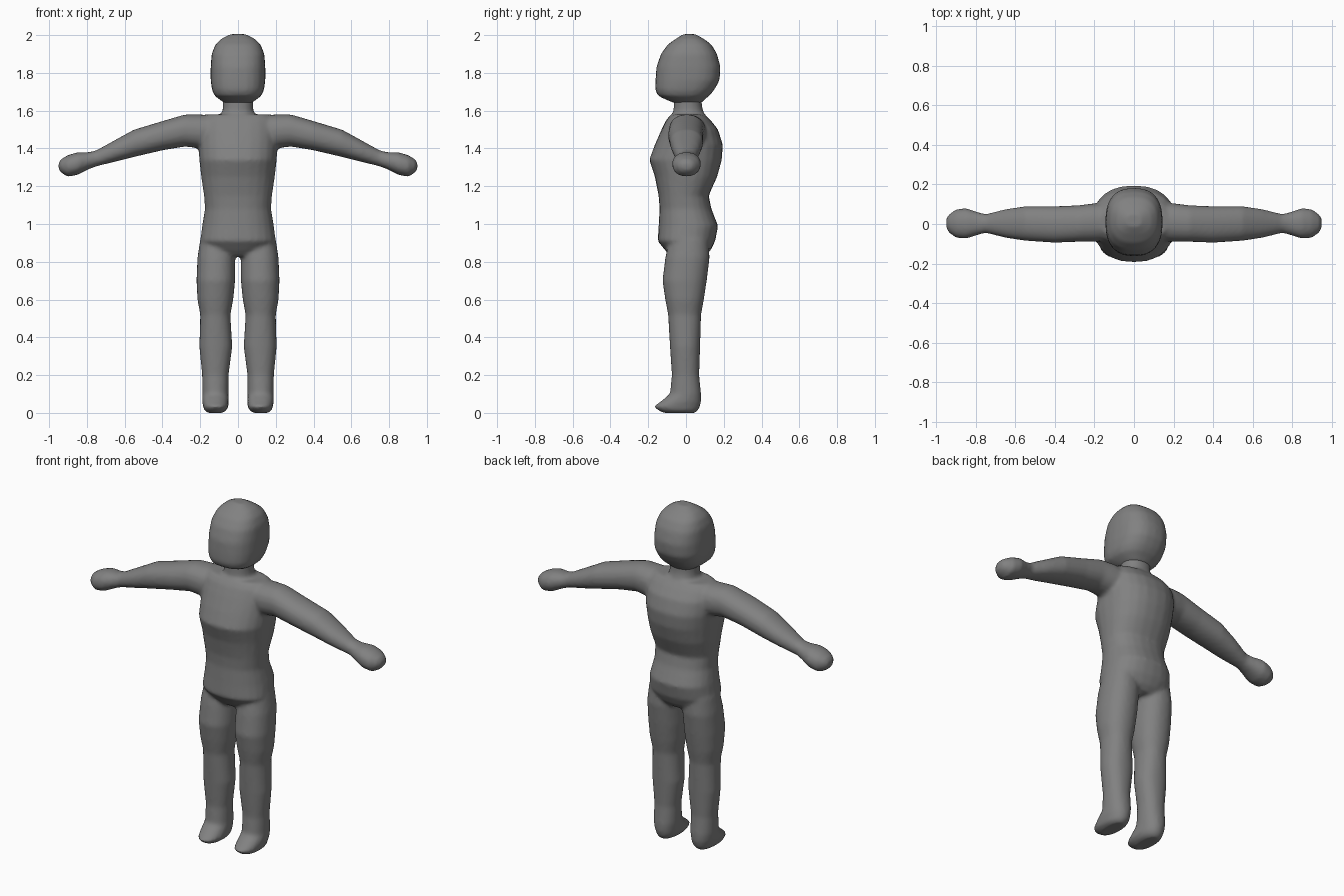
import bpy
import bmesh
from math import cos, sin, pi, copysign
from mathutils import Vector

SIDES = 24

cube = bpy.data.objects.get("Cube")
if cube:
    bpy.data.objects.remove(cube)

# One plain grey for the whole figure
grey = bpy.data.materials.new("plain_grey")
grey.use_nodes = True
colour = (0.22, 0.22, 0.22, 1)
grey.diffuse_color = colour
grey.node_tree.nodes["Principled BSDF"].inputs["Base Color"].default_value = colour


def rounded(value, power):
    """Signed power used for superellipse sections."""
    return copysign(abs(value) ** (2 / power), value)


def loft(bm, rings, place, power):
    """Skin a closed tube through sections given in hundredths:
    (position, first low, first high, second low, second high)."""
    loops = []
    for along, a_low, a_high, b_low, b_high in rings:
        loop = []
        for i in range(SIDES):
            angle = 2 * pi * i / SIDES
            a = (a_low + a_high) / 2 + (a_high - a_low) / 2 * rounded(cos(angle), power)
            b = (b_low + b_high) / 2 + (b_high - b_low) / 2 * rounded(sin(angle), power)
            loop.append(bm.verts.new(Vector(place(along, a, b)) / 100))
        loops.append(loop)
    faces = [bm.faces.new(loops[0]), bm.faces.new(loops[-1])]
    for lower, upper in zip(loops, loops[1:]):
        for i in range(SIDES):
            j = (i + 1) % SIDES
            faces.append(bm.faces.new((lower[i], lower[j], upper[j], upper[i])))
    bmesh.ops.recalc_face_normals(bm, faces=faces)


def upright(along, a, b):
    return a, b, along


def sideways(along, a, b):
    return along, b, a


def mirrored(place):
    def flipped(along, a, b):
        x, y, z = place(along, a, b)
        return -x, y, z
    return flipped


def symmetric(rings):
    """Expand (height, half width, front, back) sections."""
    return [(z, -w, w, front, back) for z, w, front, back in rings]


def finish(name, bm, voxel, passes):
    """Fuse the overlapping tubes into one smooth skin."""
    mesh = bpy.data.meshes.new(name)
    bm.to_mesh(mesh)
    bm.free()
    mesh.materials.append(grey)
    part = bpy.data.objects.new(name, mesh)
    bpy.context.collection.objects.link(part)
    fuse = part.modifiers.new("fuse", 'REMESH')
    fuse.mode = 'VOXEL'
    fuse.voxel_size = voxel
    fuse.use_smooth_shade = True
    soften = part.modifiers.new("soften", 'SMOOTH')
    soften.factor = 0.5
    soften.iterations = passes
    return part


# Torso: hips, waist, chest and shoulders
torso = symmetric([
    (83, 9, -8, 10), (86, 16, -11, 13), (91, 20, -15, 15.5),
    (99, 19, -14.5, 17), (108, 17.5, -14, 13.5), (115, 18, -14.5, 12),
    (125, 19.5, -16.5, 16.5), (134, 20.5, -19.5, 19), (142, 21, -16.5, 19.5),
    (150, 21, -13, 17), (155, 20, -10.5, 13), (158, 17, -8, 10),
])
neck = symmetric([
    (150, 9, -8, 11), (157, 8.5, -7, 10), (162, 8, -6.5, 8.5), (172, 8, -6, 8),
])

# Arm: shoulder, elbow, wrist and mitten hand
arm = [
    (5, 141, 157, -8, 10), (20, 140, 158, -9, 10.5), (28, 141, 158, -9, 9.5),
    (40, 139, 154.5, -9.5, 9), (55, 135.5, 150, -8.5, 9), (65, 133, 144.5, -7, 7.5),
    (75, 130.5, 139, -4.5, 5), (79, 129, 138, -5.5, 6), (85, 126, 138, -7.5, 8),
    (90, 125, 136.5, -7, 7.5), (93.5, 127, 134.5, -4.5, 5), (95, 129, 132.5, -2, 3),
]

# Leg: thigh, knee, calf and pointed foot
leg = [
    (0, 8, 16, -12, 5), (1.5, 6, 18, -15, 6.5), (3.5, 5, 18.5, -17, 7.5),
    (6, 5, 19, -13.5, 8), (10, 5, 19, -8.5, 8), (20, 5, 19, -7.5, 7),
    (35, 3, 20.5, -8.5, 7.5), (52, 4, 20, -9.5, 8), (60, 2.5, 21.5, -11, 9.5),
    (70, 1.5, 22, -12.5, 11), (82, 1.5, 21.5, -11, 12.5), (92, 2, 20, -9, 12),
]

body = bmesh.new()
loft(body, torso, upright, 2.3)
loft(body, neck, upright, 2.2)
for rings, place in ((arm, sideways), (leg, upright)):
    loft(body, rings, place, 2.2)
    loft(body, rings, mirrored(place), 2.2)
finish("body", body, 0.011, 5)

# Head: flat cheeks, blunt chin and domed crown
skull = symmetric([
    (164, 7, -6, 8), (166, 10, -11, 10), (168, 12.5, -15, 12.5),
    (171, 13.8, -16.3, 15), (176, 14.5, -16.2, 17.8), (183, 14.5, -15.7, 18.3),
    (190, 14, -13.3, 16.5), (195, 12, -9.7, 13.5), (198, 9, -5.5, 9.5),
    (200.5, 4, -1.5, 5),
])
head = bmesh.new()
loft(head, skull, upright, 2.5)
finish("head", head, 0.012, 5)
